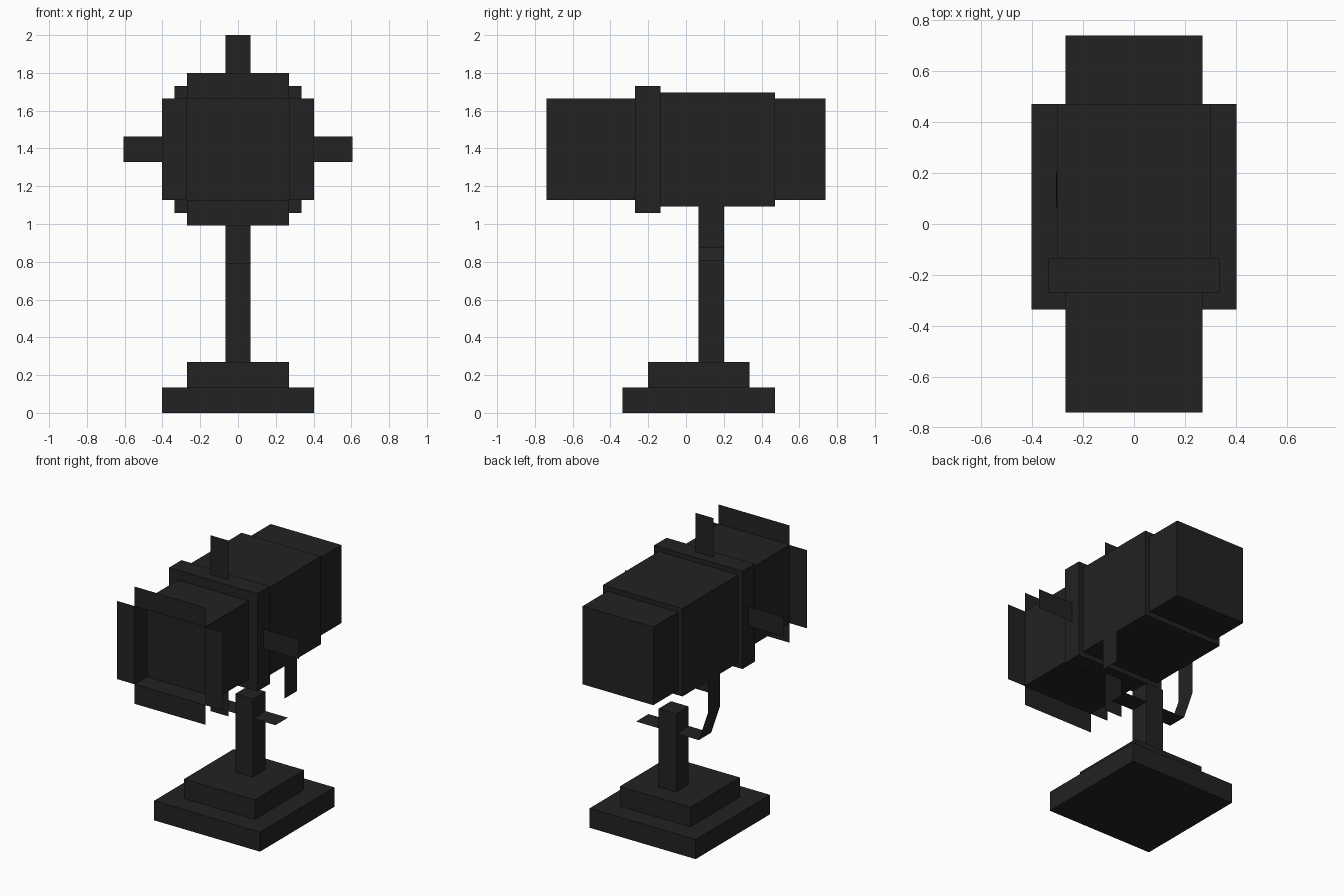
import bpy
import bmesh

cube = bpy.data.objects.get("Cube")
if cube:
    bpy.data.objects.remove(cube, do_unlink=True)

U = 2 / 29.75      # one grid unit of the blocky design
AXIS = 20.75       # height of the lamp axis, in grid units

black = bpy.data.materials.new("matte_black")
black.use_nodes = True
black.diffuse_color = (0.016, 0.016, 0.016, 1)
shader = next(n for n in black.node_tree.nodes if n.type == 'BSDF_PRINCIPLED')
shader.inputs["Base Color"].default_value = black.diffuse_color
shader.inputs["Roughness"].default_value = 0.8


def finish(name, bm):
    mesh = bpy.data.meshes.new(name)
    bmesh.ops.scale(bm, vec=(U, U, U), verts=bm.verts)
    bm.to_mesh(mesh)
    bm.free()
    mesh.materials.append(black)
    obj = bpy.data.objects.new(name, mesh)
    bpy.context.collection.objects.link(obj)
    return obj


def box(name, half_x, y, z, open_front=False):
    bm = bmesh.new()
    bmesh.ops.create_cube(bm, size=1)
    for v in bm.verts:
        v.co = (v.co.x * 2 * half_x, y[v.co.y > 0], z[v.co.z > 0])
    if open_front:
        front = [f for f in bm.faces if f.normal.y < -0.9]
        bmesh.ops.delete(bm, geom=front, context='FACES_ONLY')
    return finish(name, bm)


def sheet(name, corners):
    bm = bmesh.new()
    bm.faces.new([bm.verts.new(c) for c in corners])
    return finish(name, bm)


def front_sheet(name, x, y, z):
    # upright sheet facing the front
    return sheet(name, [(x[0], y, z[0]), (x[1], y, z[0]), (x[1], y, z[1]), (x[0], y, z[1])])


def strip(name, path, y):
    # ribbon following an x-z path, spanning y
    bm = bmesh.new()
    rows = [[bm.verts.new((x, d, z)) for d in y] for x, z in path]
    for a, b in zip(rows, rows[1:]):
        bm.faces.new((a[0], a[1], b[1], b[0]))
    return finish(name, bm)


def around(r):
    return (AXIS - r, AXIS + r)


# Stand
box("base_plate", 6, (-5, 7), (0, 2))
box("base_step", 4, (-3, 5), (2, 4))
box("stand_post", 1, (1, 3), (4, 12))

# Lamp housing
box("lens_tube", 4, (-11, -4), around(4), open_front=True)
front_sheet("lens", (-4, 4), -9, around(4))
box("collar", 5, (-4, -2), around(5))
box("housing", 4.5, (-2, 7), around(4.5))
box("rear_housing", 4, (7, 11), around(4))

# Flaps on the tube mouth and handles on the collar
for part, y, inner, outer, half in (("flap", -11, 4, 6, 4), ("handle", -3, 5, 9, 1)):
    wide = (-half, half)
    front_sheet("top_" + part, wide, y, (AXIS + inner, AXIS + outer))
    front_sheet("bottom_" + part, wide, y, (AXIS - outer, AXIS - inner))
    front_sheet("left_" + part, (inner, outer), y, around(half))
    front_sheet("right_" + part, (-outer, -inner), y, around(half))

# Yoke: side plates, hanging arms and the cross strip
for side, s in (("left", 1), ("right", -1)):
    x = 4.57 * s
    strip(side + "_pivot_plate", [(x, AXIS - 3), (x, AXIS + 3)], (-1, 5))
    strip(side + "_yoke_arm", [(x, 13), (x, AXIS - 3)], (1, 3))
strip("yoke_cross", [(3.55, 10), (-3.55, 10), (-4.57, 13)], (1, 3))
